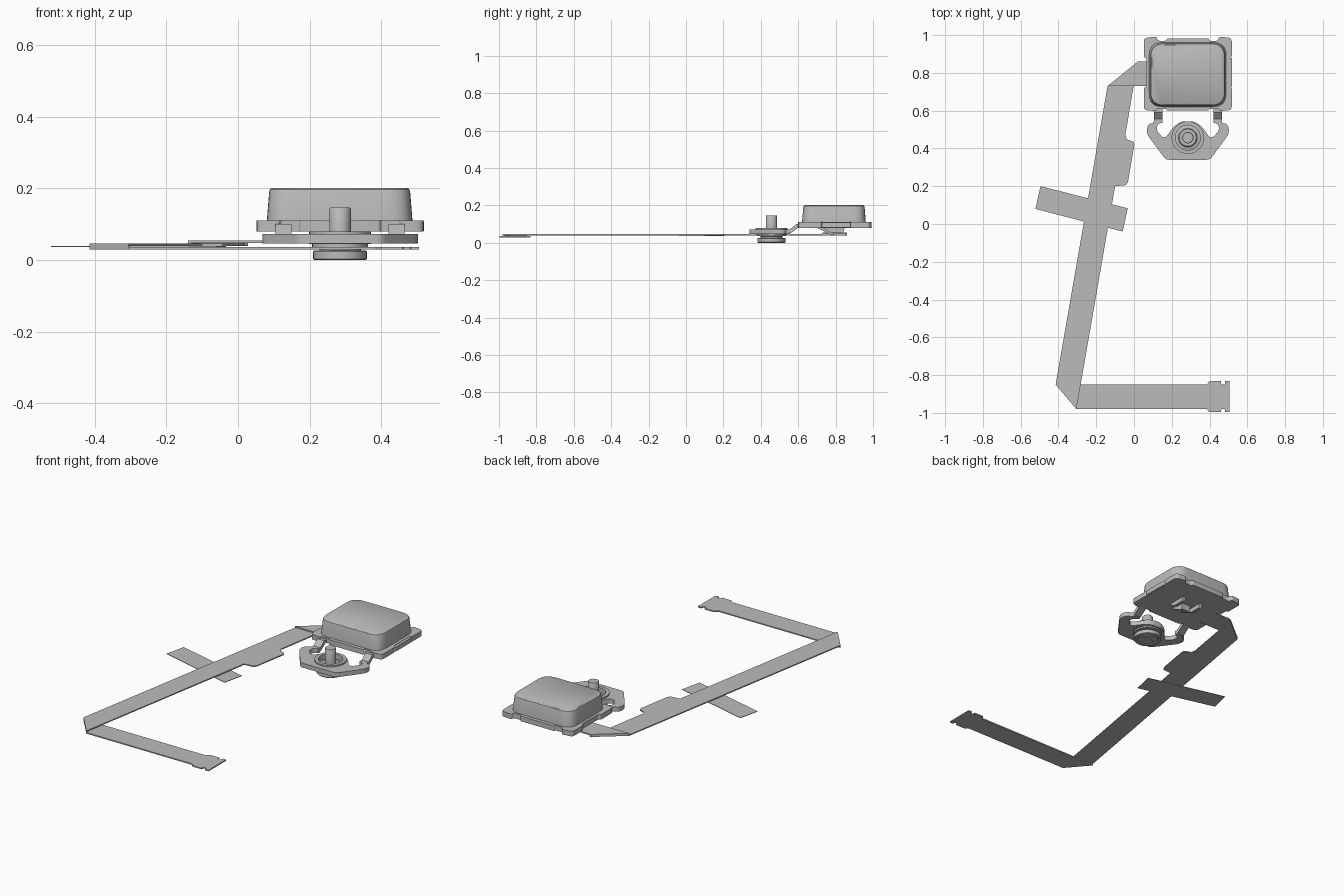
import bpy, bmesh, math
from mathutils import Vector

cube = bpy.data.objects.get("Cube")
if cube:
    bpy.data.objects.remove(cube, do_unlink=True)

grey = bpy.data.materials.new("mid grey")
grey.use_nodes = True
grey.diffuse_color = (0.5, 0.5, 0.5, 1)
grey.node_tree.nodes["Principled BSDF"].inputs["Base Color"].default_value = (0.5, 0.5, 0.5, 1)

CX = 0.285          # middle of the case and bracket
HUB = (0.285, 0.457)


def finish(name, mesh, smooth=True):
    mesh.materials.clear()
    mesh.materials.append(grey)
    ob = bpy.data.objects.new(name, mesh)
    bpy.context.collection.objects.link(ob)
    if smooth:
        bpy.ops.object.select_all(action='DESELECT')
        ob.select_set(True)
        bpy.context.view_layer.objects.active = ob
        bpy.ops.object.shade_smooth_by_angle(angle=math.radians(35))
    return ob


def rounded(pts, r, steps=5):
    """Round every corner of a closed outline."""
    out = []
    n = len(pts)
    for i in range(n):
        p, a, b = (Vector(pts[k % n]) for k in (i, i - 1, i + 1))
        da, db = a - p, b - p
        d = min(r, da.length * 0.45, db.length * 0.45)
        s, e = p + da.normalized() * d, p + db.normalized() * d
        for k in range(steps + 1):
            t = k / steps
            out.append(s * (1 - t) ** 2 + p * 2 * t * (1 - t) + e * t * t)
    return out


def prism(name, loops, z0, z1):
    """Extrude filled outlines; loops after the first are holes."""
    cu = bpy.data.curves.new(name, 'CURVE')
    cu.dimensions = '2D'
    cu.fill_mode = 'BOTH'
    cu.extrude = (z1 - z0) / 2
    for loop in loops:
        sp = cu.splines.new('POLY')
        sp.points.add(len(loop) - 1)
        for q, p in zip(sp.points, loop):
            q.co = (p[0], p[1], 0, 1)
        sp.use_cyclic_u = True
    tmp = bpy.data.objects.new(name + "_outline", cu)
    bpy.context.collection.objects.link(tmp)
    dg = bpy.context.evaluated_depsgraph_get()
    me = bpy.data.meshes.new_from_object(tmp.evaluated_get(dg))
    bpy.data.objects.remove(tmp, do_unlink=True)
    bm = bmesh.new()
    bm.from_mesh(me)
    bmesh.ops.remove_doubles(bm, verts=bm.verts, dist=1e-5)
    bmesh.ops.recalc_face_normals(bm, faces=bm.faces)
    bmesh.ops.translate(bm, verts=bm.verts, vec=(0, 0, (z0 + z1) / 2))
    bm.to_mesh(me)
    bm.free()
    return finish(name, me)


def rect(x0, x1, y0, y1):
    return [(x0, y0), (x1, y0), (x1, y1), (x0, y1)]


def circle(r, n=40):
    return [(HUB[0] + r * math.cos(2 * math.pi * i / n),
             HUB[1] + r * math.sin(2 * math.pi * i / n)) for i in range(n)]


def mirrored(half):
    return half + [(2 * CX - x, y) for x, y in reversed(half)]


def loft(name, rings):
    """Skin a stack of equal-length rings and cap both ends."""
    bm = bmesh.new()
    vs = [[bm.verts.new(p) for p in ring] for ring in rings]
    n = len(vs[0])
    for a, b in zip(vs, vs[1:]):
        for i in range(n):
            bm.faces.new((a[i], a[(i + 1) % n], b[(i + 1) % n], b[i]))
    bm.faces.new(vs[0][::-1])
    bm.faces.new(vs[-1])
    bmesh.ops.recalc_face_normals(bm, faces=bm.faces)
    me = bpy.data.meshes.new(name)
    bm.to_mesh(me)
    bm.free()
    return finish(name, me)


def lathe(name, profile):
    return loft(name, [[(x, y, z) for x, y in circle(r)] for r, z in profile])


def slab(name, x0, x1, side):
    """Extrude a (y, z) side profile along x."""
    return loft(name, [[(x, y, z) for y, z in side] for x in (x0, x1)])


# Case lid with drafted walls and a softened top edge
def lid_ring(inset, z):
    return [(x, y, z) for x, y in
            rounded(rect(0.08 + inset, 0.488 - inset, 0.62 + inset, 0.962 - inset), 0.07, 8)]


loft("case_lid", [lid_ring(0, 0.1), lid_ring(0.001, 0.115), lid_ring(0.007, 0.19),
                  lid_ring(0.009, 0.197), lid_ring(0.014, 0.201)])

# Tray: one plate with corner and side tabs
tray = mirrored([(CX, 0.982), (0.175, 0.982), (0.17, 0.97), (0.125, 0.97), (0.12, 0.992),
                 (0.052, 0.985), (0.052, 0.885), (0.066, 0.875), (0.066, 0.73),
                 (0.052, 0.72), (0.052, 0.603), (0.115, 0.598), (0.12, 0.61),
                 (0.17, 0.61), (0.175, 0.6), (CX, 0.6)])
tray = [p for i, p in enumerate(tray) if i not in (15, 31)]
prism("tray", [rounded(tray, 0.02, 4)], 0.08, 0.11)
prism("tray_side_tab", [rounded(rect(0.47, 0.52, 0.725, 0.88), 0.008, 3)], 0.081, 0.108)

# Tapered hook under the tray
slab("under_hook", 0.255, 0.315, [(0.7, 0.081), (0.775, 0.042), (0.79, 0.042), (0.79, 0.081)])
for i, x in enumerate((0.215, 0.335)):
    slab("hook_rib_%d" % (i + 1), x, x + 0.02, [(0.73, 0.081), (0.77, 0.055), (0.84, 0.055), (0.85, 0.081)])

# Mounting bracket with a socket hole
half = [(0.105, 0.555), (0.104, 0.535), (0.078, 0.53), (0.066, 0.5), (0.072, 0.47), (0.168, 0.34)]
inner = [(0.4, 0.46), (0.36, 0.515), (0.32, 0.543)]
right_in = [(0.42, 0.555), (0.42, 0.54), (0.448, 0.525), (0.45, 0.495), (0.42, 0.46)] + inner
left_in = [(2 * CX - x, y) for x, y in reversed(right_in)]
outline = half + [(2 * CX - x, y) for x, y in reversed(half)] + right_in + left_in
prism("bracket", [rounded(outline, 0.018, 4), circle(0.07)], 0.046, 0.072)
prism("bracket_collar", [circle(0.086), circle(0.066)], 0.044, 0.08)

# Sloping arms from the bracket up to the tray
for side, x0 in (("right", 0.105), ("left", 0.42)):
    slab(side + "_bracket_arm", x0, x0 + 0.045,
         [(0.535, 0.05), (0.56, 0.052), (0.6, 0.08), (0.63, 0.082),
          (0.63, 0.1), (0.59, 0.1), (0.555, 0.072), (0.535, 0.072)])

# Post: flanged foot, neck, socket floor and pin
lathe("post", [(0.055, 0.004), (0.06, 0), (0.072, 0), (0.075, 0.003), (0.075, 0.024), (0.073, 0.026),
               (0.058, 0.026), (0.058, 0.035), (0.078, 0.036), (0.078, 0.045),
               (0.067, 0.05), (0.05, 0.052), (0.045, 0.06), (0.03, 0.06),
               (0.03, 0.143), (0.028, 0.146)])
for i in range(2):
    w, h = ((0.05, 0.008), (0.008, 0.05))[i]
    prism("foot_rib_%d" % (i + 1), [rect(HUB[0] - w, HUB[0] + w, HUB[1] - h, HUB[1] + h)], 0.001, 0.006)

# Long ribbon with a side bulge
prism("long_ribbon", [[(-0.14, 0.73), (-0.415, -0.85), (-0.305, -0.98), (-0.1, 0.2),
                       (-0.043, 0.206), (-0.032, 0.222), (0.002, 0.42), (-0.004, 0.436),
                       (-0.038, 0.448), (-0.046, 0.47), (0.02, 0.86)]], 0.0395, 0.046)

# Short ribbon folded over towards the case
prism("case_ribbon", [[(-0.14, 0.73), (0.13, 0.73), (0.13, 0.86), (0.02, 0.86)]], 0.048, 0.055)

# Lower ribbon with its notched plug end
prism("lower_ribbon", [[(-0.415, -0.85), (-0.305, -0.98), (0.385, -0.98), (0.4, -0.996),
                        (0.46, -0.996), (0.463, -0.98), (0.48, -0.98), (0.483, -0.996), (0.505, -0.996),
                        (0.505, -0.832), (0.483, -0.832), (0.48, -0.85), (0.463, -0.85),
                        (0.46, -0.832), (0.4, -0.832), (0.385, -0.85)]], 0.029, 0.036)

# Creases joining the folded layers
prism("upper_fold", [[(-0.14, 0.73), (-0.13, 0.73), (0.028, 0.86), (0.02, 0.86)]], 0.0395, 0.055)
prism("lower_fold", [[(-0.415, -0.85), (-0.305, -0.98), (-0.303, -0.97), (-0.405, -0.85)]], 0.029, 0.046)

# Thin strip crossing beneath the long ribbon
prism("cross_strip", [[(-0.495, 0.2), (-0.522, 0.08), (-0.06, -0.04), (-0.033, 0.083)]], 0.036, 0.039)
